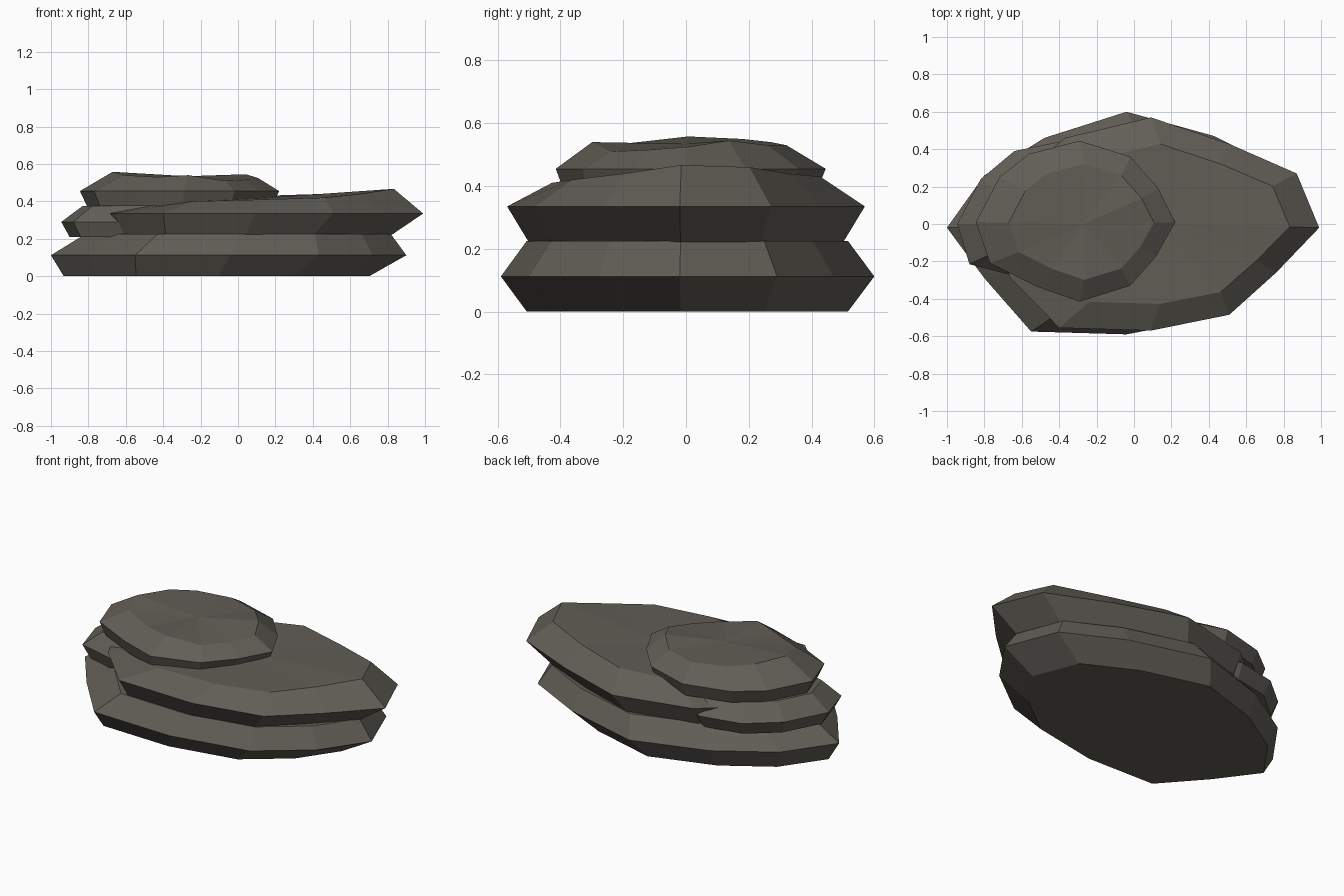
import bpy
import bmesh

if "Cube" in bpy.data.objects:
    bpy.data.objects.remove(bpy.data.objects["Cube"])

stone = bpy.data.materials.new("dark warm grey stone")
stone.diffuse_color = (0.12, 0.111, 0.093, 1.0)
stone.use_nodes = True
stone.node_tree.nodes["Principled BSDF"].inputs["Base Color"].default_value = stone.diffuse_color


def slab(name, rim, z_rim, z_base, centre, base, top, top_z):
    """Rough 12-sided slab: widest at the rim, tapering to base and top.
    base and top are (x shift, x scale, y scale) applied to the rim."""
    bm = bmesh.new()

    def ring(fit, heights):
        dx, sx, sy = fit
        return [bm.verts.new((centre + dx + (x - centre) * sx, y * sy, z))
                for (x, y), z in zip(rim, heights)]

    n = len(rim)
    rings = [ring(base, [z_base] * n),
             ring((0, 1, 1), [z_rim] * n),
             ring(top, top_z)]
    for low, high in zip(rings, rings[1:]):
        for i in range(n):
            j = (i + 1) % n
            bm.faces.new((low[i], low[j], high[j], high[i]))
    bm.faces.new(rings[0][::-1])
    # uneven top cap as a shallow fan
    mid = bm.verts.new((sum(v.co.x for v in rings[2]) / n, 0,
                        sum(top_z) / n))
    for i in range(n):
        bm.faces.new((rings[2][i], rings[2][(i + 1) % n], mid))
    bmesh.ops.recalc_face_normals(bm, faces=bm.faces)
    mesh = bpy.data.meshes.new(name)
    bm.to_mesh(mesh)
    bm.free()
    mesh.materials.append(stone)
    ob = bpy.data.objects.new(name, mesh)
    bpy.context.collection.objects.link(ob)
    return ob


# Rims run anticlockwise from the +x tip
# Bottom slab
slab("bottom_slab",
     [(.90, -.02), (.78, .29), (.43, .47), (-.04, .60), (-.48, .46), (-.80, .26),
      (-1.0, -.02), (-.80, -.29), (-.55, -.575), (-.04, -.59), (.43, -.50), (.72, -.28)],
     .112, 0, -.05, (-.065, .86, .86), (.05, .86, .86), [.225] * 12)

# Broad upper slab, raised at its right end
slab("upper_slab",
     [(.99, -.02), (.87, .27), (.505, .43), (.09, .57), (-.37, .46), (-.60, .27),
      (-.78, 0), (-.66, -.29), (-.40, -.555), (.09, -.57), (.51, -.485), (.76, -.26)],
     .335, .222, .09, (-.05, .87, .88), (.05, .77, .75),
     [.467, .46, .44, .43, .41, .38, .38, .385, .40, .41, .42, .44])

# Small ledge on the left
slab("left_ledge",
     [(0, 0), (-.05, .2), (-.2, .38), (-.40, .44), (-.64, .39), (-.82, .24),
      (-.945, 0), (-.88, -.215), (-.63, -.28), (-.4, -.36), (-.2, -.32), (-.05, -.2)],
     .29, .21, -.45, (0, .91, .9), (0, .77, .78), [.375] * 12)

# Cap stone with an uneven crown
slab("cap_stone",
     [(.22, .01), (.13, .19), (-.02, .36), (-.29, .445), (-.56, .375), (-.72, .25),
      (-.845, .01), (-.77, -.21), (-.52, -.335), (-.29, -.415), (-.02, -.33), (.12, -.17)],
     .455, .375, -.31, (0, .93, .93), (.03, .73, .72),
     [.525, .545, .53, .53, .54, .55, .558, .54, .53, .54, .51, .515])
